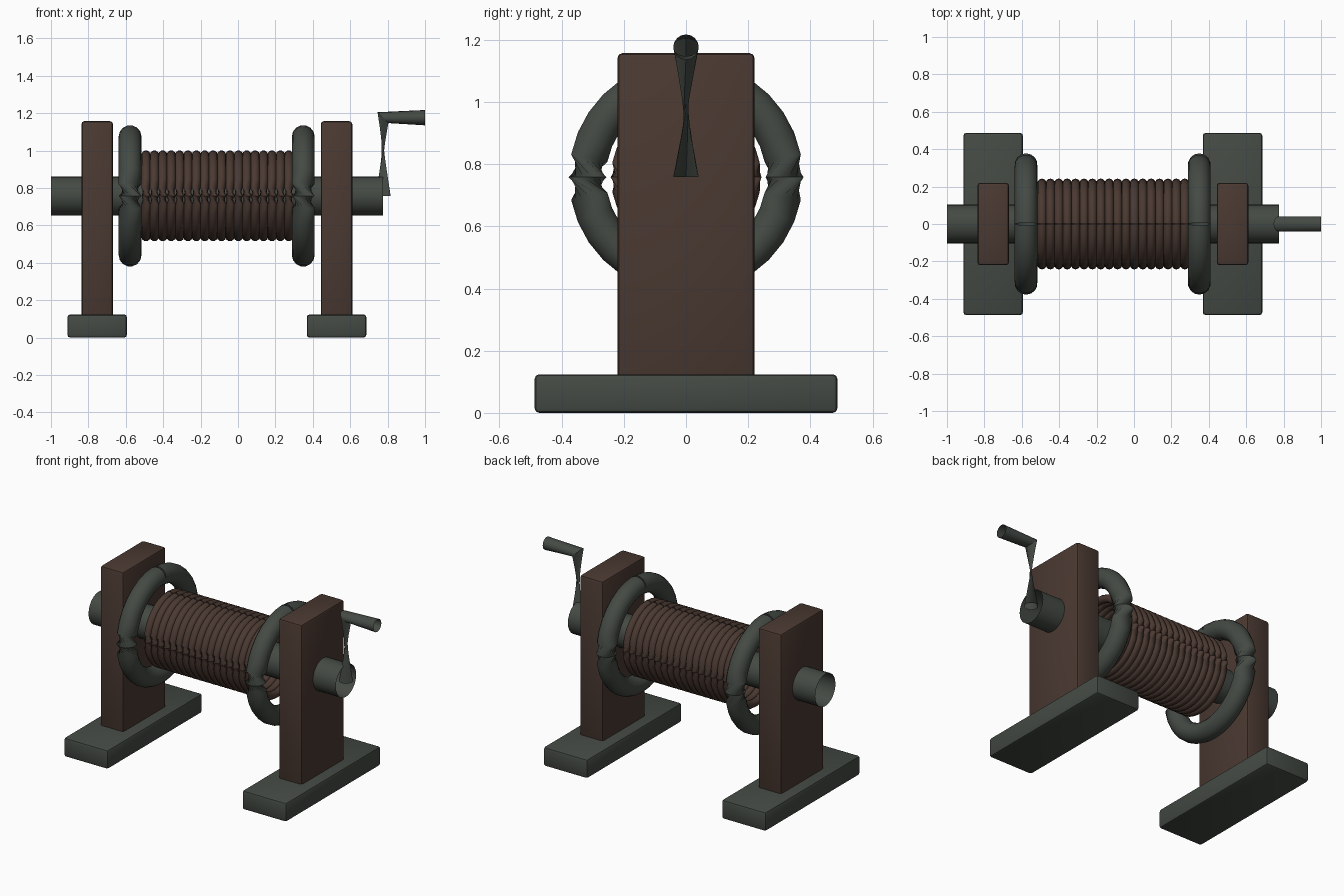
import bpy, bmesh, math
from mathutils import Vector

if "Cube" in bpy.data.objects:
    bpy.data.objects.remove(bpy.data.objects["Cube"])


def material(name, rgb):
    m = bpy.data.materials.new(name)
    m.diffuse_color = (*rgb, 1)
    m.use_nodes = True
    m.node_tree.nodes["Principled BSDF"].inputs["Base Color"].default_value = m.diffuse_color
    return m


BROWN = material("dark_brown_wood", (0.069, 0.041, 0.031))
GREY = material("green_grey_iron", (0.058, 0.068, 0.058))
AXIS_Z = 0.758


def finish(name, bm, mat, angle=40):
    me = bpy.data.meshes.new(name)
    bm.to_mesh(me)
    bm.free()
    me.materials.append(mat)
    me.shade_smooth()
    me.set_sharp_from_angle(angle=math.radians(angle))
    ob = bpy.data.objects.new(name, me)
    bpy.context.collection.objects.link(ob)
    return ob


def box(name, lo, hi, mat, bevel=0.015):
    bm = bmesh.new()
    bmesh.ops.create_cube(bm, size=1)
    for v in bm.verts:
        v.co = [l + (c + 0.5) * (h - l) for l, h, c in zip(lo, hi, v.co)]
    bmesh.ops.bevel(bm, geom=bm.edges[:], offset=bevel, segments=2,
                    profile=0.5, affect='EDGES')
    return finish(name, bm, mat)


def sweep(bm, path, radius, sides):
    """Open-ended tube along a path, with its frame kept upright."""
    pts = [Vector(p) for p in path]
    rings = []
    for i, p in enumerate(pts):
        before = (p - pts[i - 1]).normalized() if i else Vector()
        after = (pts[i + 1] - p).normalized() if i < len(pts) - 1 else Vector()
        t = (before + after).normalized()
        up = Vector((1, 0, 0)) if abs(t.z) > 0.99 else Vector((0, 0, 1))
        s = up.cross(t).normalized()
        u = t.cross(s)
        rings.append([bm.verts.new(p + radius * (s * math.cos(a) + u * math.sin(a)))
                      for a in (2 * math.pi * k / sides for k in range(sides))])
    for a, b in zip(rings, rings[1:]):
        for k in range(sides):
            n = (k + 1) % sides
            bm.faces.new((a[k], a[n], b[n], b[k]))


def circle(x, r, n=32):
    return [(x, r * math.sin(2 * math.pi * i / n),
             AXIS_Z + r * math.cos(2 * math.pi * i / n)) for i in range(n + 1)]


# feet and upright posts
for side, x in (("left", -0.753), ("right", 0.527)):
    box(side + "_foot", (x - 0.159, -0.487, 0), (x + 0.159, 0.487, 0.124), GREY)
    box(side + "_post", (x - 0.084, -0.22, 0.06), (x + 0.084, 0.22, 1.157), BROWN)

# axle
bm = bmesh.new()
sweep(bm, [(-1, 0, AXIS_Z), (0.775, 0, AXIS_Z)], 0.104, 24)
finish("axle", bm, GREY)

# drum rims
for side, x in (("left", -0.577), ("right", 0.349)):
    bm = bmesh.new()
    sweep(bm, circle(x, 0.317), 0.061, 14)
    finish(side + "_rim", bm, GREY, 60)

# wound rope
bm = bmesh.new()
for i in range(18):
    sweep(bm, circle(-0.492 + 0.0449 * i, 0.218), 0.025, 10)
finish("rope_coils", bm, BROWN, 60)

# crank arm and grip
bm = bmesh.new()
sweep(bm, [(0.775, 0, AXIS_Z), (0.775, 0, 1.176), (1, 0, 1.176)], 0.041, 16)
finish("crank_handle", bm, GREY, 60)
